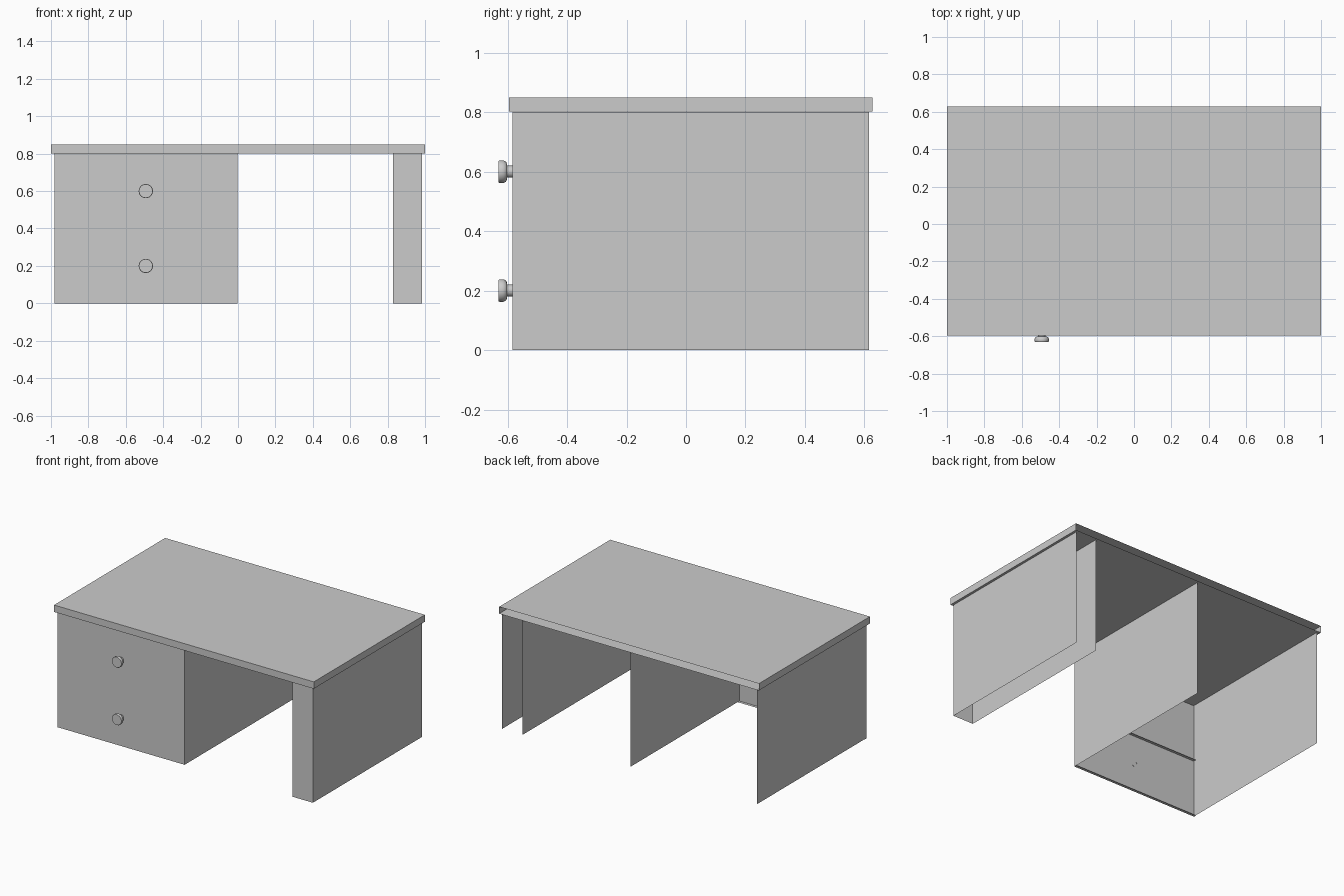
import bpy, bmesh, math
from mathutils import Vector

if "Cube" in bpy.data.objects:
    bpy.data.objects.remove(bpy.data.objects["Cube"])


def finish(bm, name):
    me = bpy.data.meshes.new(name)
    bm.to_mesh(me)
    bm.free()
    ob = bpy.data.objects.new(name, me)
    bpy.context.collection.objects.link(ob)
    return ob


def open_box(name, lo, hi, open_dirs):
    """Thin-walled box; faces pointing along open_dirs are left out."""
    bm = bmesh.new()
    bmesh.ops.create_cube(bm, size=1)
    for v in bm.verts:
        v.co = Vector([l + (c + 0.5) * (h - l) for c, l, h in zip(v.co, lo, hi)])
    bm.normal_update()
    gone = [f for f in bm.faces
            if any(f.normal.dot(Vector(d)) > 0.9 for d in open_dirs)]
    bmesh.ops.delete(bm, geom=gone, context='FACES')
    return finish(bm, name)


def knob(name, x, z):
    """Turned knob, axis along y, flat face to the front."""
    profile = [(0, -0.63), (0.036, -0.63), (0.038, -0.627), (0.038, -0.614),
               (0.034, -0.606), (0.030, -0.603), (0.020, -0.602), (0.020, -0.582)]
    bm = bmesh.new()
    vs = [bm.verts.new((r, y, 0)) for r, y in profile]
    edges = [bm.edges.new(p) for p in zip(vs, vs[1:])]
    bmesh.ops.spin(bm, geom=vs + edges, cent=(0, 0, 0), axis=(0, 1, 0),
                   angle=math.tau, steps=32, use_duplicate=False)
    bmesh.ops.remove_doubles(bm, verts=bm.verts, dist=1e-5)
    bmesh.ops.recalc_face_normals(bm, faces=bm.faces)
    # make the front cap face outwards
    front = min(bm.faces, key=lambda f: f.calc_center_median().y)
    if front.normal.y > 0:
        bmesh.ops.reverse_faces(bm, faces=bm.faces)
    ob = finish(bm, name)
    ob.location = (x, 0, z)
    bpy.ops.object.select_all(action='DESELECT')
    ob.select_set(True)
    bpy.context.view_layer.objects.active = ob
    bpy.ops.object.shade_smooth_by_angle(angle=math.radians(35))


BACK, FRONT, UP, DOWN = (0, 1, 0), (0, -1, 0), (0, 0, 1), (0, 0, -1)

# Desk top, hollow and open at the back
open_box("desk_top", (-1, -0.595, 0.802), (1, 0.627, 0.85), [BACK])

# Hollow leg on the right
open_box("right_leg", (0.828, -0.583, 0), (0.985, 0.615, 0.8), [BACK, UP, DOWN])

# Side panels of the drawer pedestal
open_box("pedestal_sides", (-0.977, -0.578, 0), (-0.003, 0.615, 0.8),
         [BACK, FRONT, UP, DOWN])

# Two shallow drawer fronts with knobs
for i, z in enumerate((0.0, 0.4)):
    open_box(f"drawer_front_{i + 1}", (-0.98, -0.583, z), (-0.002, -0.563, z + 0.4),
             [BACK])
    knob(f"drawer_knob_{i + 1}", -0.493, z + 0.2)
